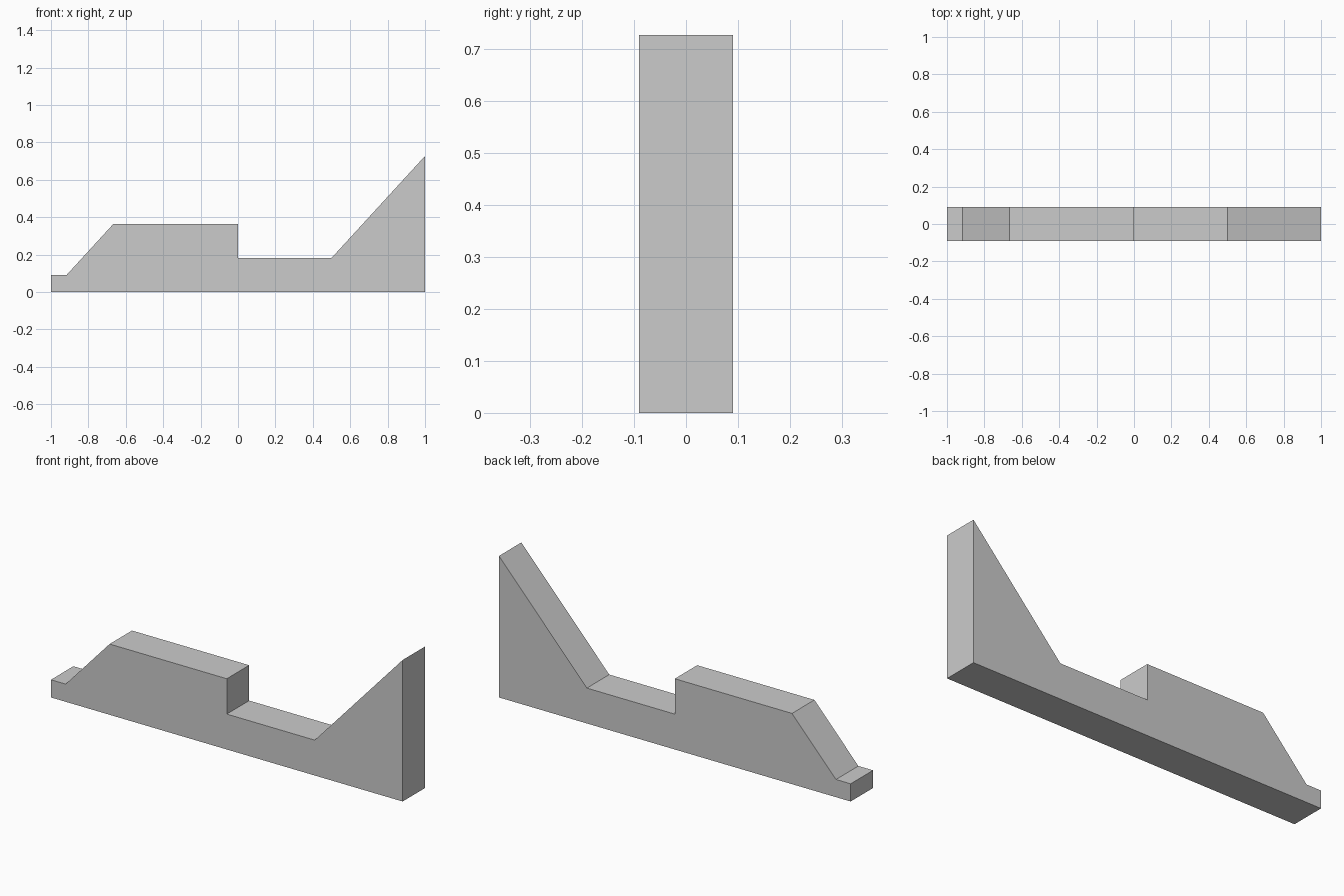
import bpy
import bmesh

if "Cube" in bpy.data.objects:
    bpy.data.objects.remove(bpy.data.objects["Cube"])

U = 1 / 11          # height module
HALF_DEPTH = U      # half thickness in y

# Side profile (x, z), counter-clockwise seen from the front
profile = [
    (-1, 0), (1, 0), (1, 8 * U),            # base and tall end
    (0.5, 2 * U), (0, 2 * U), (0, 4 * U),   # long ramp, low deck, step
    (-2 / 3, 4 * U), (-11 / 12, U), (-1, U) # high deck, short ramp, toe
]

# Extrude the profile through the thickness
bm = bmesh.new()
face = bm.faces.new([bm.verts.new((x, -HALF_DEPTH, z)) for x, z in profile])
result = bmesh.ops.extrude_face_region(bm, geom=[face])
back = [g for g in result["geom"] if isinstance(g, bmesh.types.BMVert)]
bmesh.ops.translate(bm, verts=back, vec=(0, 2 * HALF_DEPTH, 0))
bmesh.ops.recalc_face_normals(bm, faces=bm.faces)

mesh = bpy.data.meshes.new("stepped_ramp")
bm.to_mesh(mesh)
bm.free()
bpy.context.collection.objects.link(bpy.data.objects.new("stepped_ramp", mesh))
